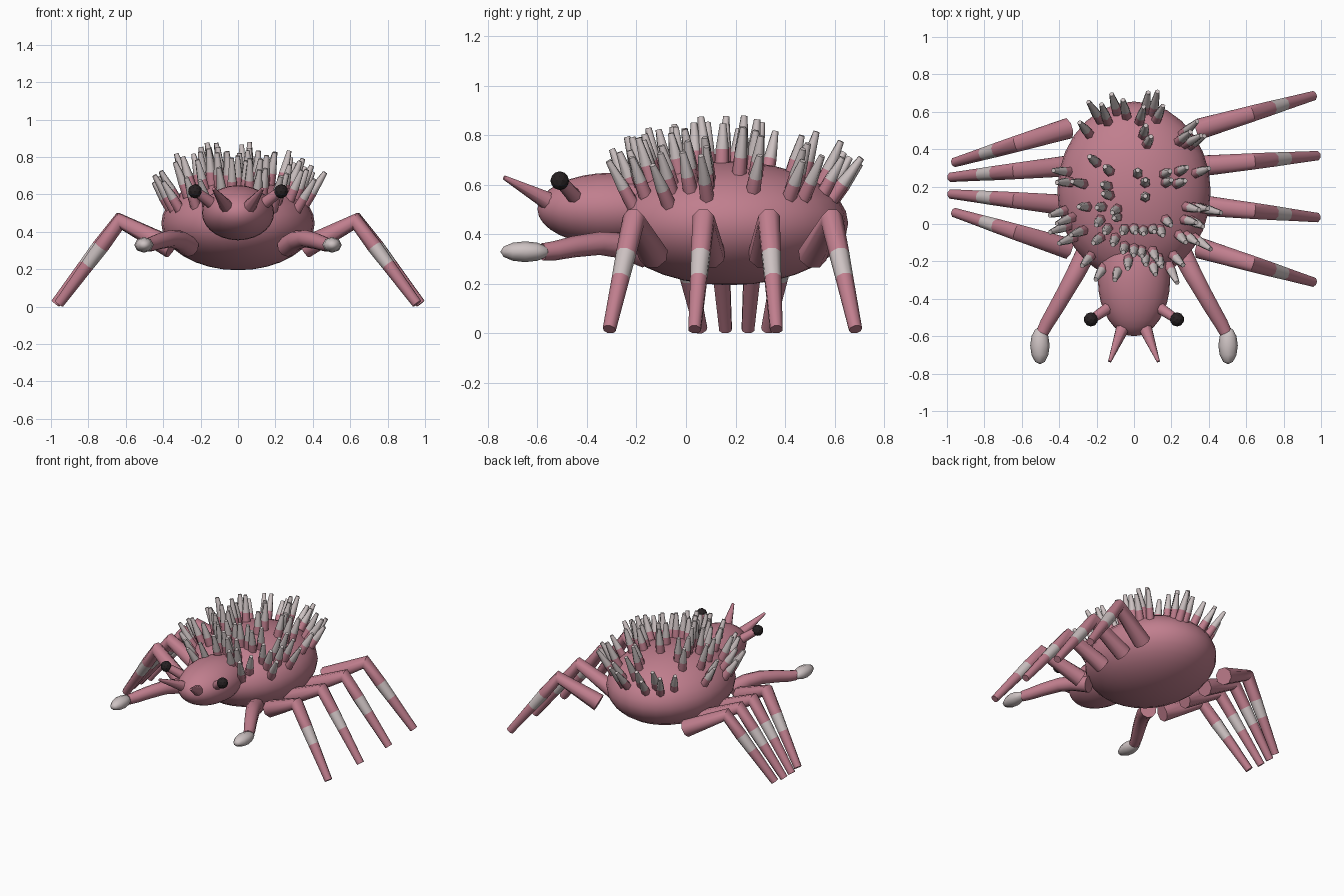
import bpy, bmesh, math, random
from mathutils import Vector, Matrix

if "Cube" in bpy.data.objects:
    bpy.data.objects.remove(bpy.data.objects["Cube"])
random.seed(4)


def material(name, rgb):
    m = bpy.data.materials.new(name)
    m.use_nodes = True
    m.diffuse_color = (*rgb, 1)
    bsdf = next(n for n in m.node_tree.nodes if n.type == 'BSDF_PRINCIPLED')
    bsdf.inputs["Base Color"].default_value = (*rgb, 1)
    return m


PINK, PALE, BLACK = 0, 1, 2
MATS = [material("dusty_pink", (.53, .21, .27)),
        material("pale_grey", (.61, .54, .54)),
        material("eye_black", (.02, .015, .016))]


def finish(bm, name, angle=50):
    """Turn a bmesh into an object, smooth below the given angle."""
    bmesh.ops.recalc_face_normals(bm, faces=bm.faces)
    me = bpy.data.meshes.new(name)
    bm.to_mesh(me)
    bm.free()
    for m in MATS:
        me.materials.append(m)
    me.polygons.foreach_set("use_smooth", [angle > 0] * len(me.polygons))
    if angle > 0:
        me.set_sharp_from_angle(angle=math.radians(angle))
    ob = bpy.data.objects.new(name, me)
    bpy.context.collection.objects.link(ob)
    return ob


def tube(bm, path, radii, colours, sides=8):
    """Capped tapering tube along a path with one colour per section."""
    pts = [Vector(p) for p in path]
    dirs = [(b - a).normalized() for a, b in zip(pts, pts[1:])]
    rings = []
    for i, (p, r) in enumerate(zip(pts, radii)):
        before, after = dirs[max(i - 1, 0)], dirs[min(i, len(dirs) - 1)]
        t = (before + after).normalized()
        u = t.cross(Vector((0, 0, 1)))
        u = u.normalized() if u.length > .01 else Vector((1, 0, 0))
        v = u.cross(t)
        angles = [math.tau * (k + .5) / sides for k in range(sides)]
        rings.append([bm.verts.new(p + r * (u * math.cos(a) + v * math.sin(a)))
                      for a in angles])
    for a, b, c in zip(rings, rings[1:], colours):
        for k in range(sides):
            j = (k + 1) % sides
            bm.faces.new((a[k], a[j], b[j], b[k])).material_index = c
    bm.faces.new(rings[0]).material_index = colours[0]
    bm.faces.new(rings[-1]).material_index = colours[-1]


def ellipsoid(name, centre, size, colour=PINK, segments=28, rings=16, axis='Z'):
    bm = bmesh.new()
    turn = Matrix.Rotation(math.pi / 2, 4, 'X') if axis == 'Y' else Matrix()
    bmesh.ops.create_uvsphere(
        bm, u_segments=segments, v_segments=rings, radius=1,
        matrix=Matrix.Translation(centre) @ Matrix.Diagonal((*size, 1)) @ turn)
    for f in bm.faces:
        f.material_index = colour
    return finish(bm, name, 60)


# Body and head
BODY_C, BODY_R = Vector((0, .175, .445)), Vector((.41, .48, .25))
ellipsoid("body", BODY_C, BODY_R)
ellipsoid("head", (0, -.3, .502), (.193, .3, .147), axis='Y')

# Eight legs: the left ones fan out, the right ones close in
HIPS = (-.13, .1, .31, .51)
FEET = {"left": (-.31, .035, .365, .685), "right": (.06, .16, .25, .33)}
for side, sx in (("left", 1), ("right", -1)):
    for n, (hip_y, foot_y) in enumerate(zip(HIPS, FEET[side])):
        outer = n in (0, 3)
        hip = Vector((sx * .355, hip_y, .315))
        foot = Vector((sx * (.957 if outer else .977), foot_y, .016))
        knee = hip.lerp(foot, .455)
        knee.z = .458
        band = [knee.lerp(foot, f) for f in (.31, .53)]
        bm = bmesh.new()
        tube(bm, [hip, knee, *band, foot], (.06, .047, .041, .036, .027),
             (PINK, PINK, PALE, PINK))
        finish(bm, f"{side}_leg_{n + 1}")

# Paired front parts
for side, sx in (("left", 1), ("right", -1)):
    # Feeler arm with a pale pad
    bm = bmesh.new()
    arm = [(.26, -.16, .32), (.31, -.26, .355), (.36, -.35, .364),
           (.42, -.455, .35), (.465, -.53, .334), (.49, -.58, .329)]
    tube(bm, [(sx * x, y, z) for x, y, z in arm],
         (.056, .052, .047, .043, .039, .035), [PINK] * 5, sides=10)
    finish(bm, f"{side}_feeler")
    ellipsoid(f"{side}_feeler_pad", (sx * .503, -.65, .33), (.052, .1, .042),
              PALE, 8, 6, axis='Y')

    # Eye on a stalk
    bm = bmesh.new()
    tube(bm, [(sx * .11, -.43, .53), (sx * .22, -.505, .612)],
         (.034, .026), [PINK])
    finish(bm, f"{side}_eye_stalk")
    bm = bmesh.new()
    bmesh.ops.create_icosphere(bm, subdivisions=2, radius=.038,
                               matrix=Matrix.Translation((sx * .23, -.51, .617)))
    for f in bm.faces:
        f.material_index = BLACK
    finish(bm, f"{side}_eye", 0)

    # Snout horn
    bm = bmesh.new()
    tube(bm, [(sx * .05, -.53, .52), (sx * .13, -.735, .63)],
         (.042, .009), [PINK])
    finish(bm, f"{side}_horn")

# Back spikes, listed in rows across the body
ROWS = {
    -.22: (-.16, -.08, .1, .19),
    -.18: (-.23, -.03, .06, .13, .21),
    -.13: (-.05, 0, .04, .1),
    -.07: (-.32, -.18, -.1, .24, .28, .33),
    -.02: (-.35, -.27, -.14, -.05, 0, .05, .1, .14),
    .03: (-.33, -.18, -.09, .17, .27, .31),
    .08: (-.37, -.25, -.17, -.09, .28, .32, .36),
    .14: (-.13, .06),
    .21: (-.34, -.27, -.14, .06, .17, .23),
    .28: (-.35, -.13, .02, .16, .24, .33),
    .34: (-.2,),
    .43: (.07, .24, .27, .3),
    .48: (-.24, .05, .26),
    .55: (-.14, -.18, .03, .12),
    .59: (-.09, -.04, .06, .1),
}
bm = bmesh.new()
for y, xs in ROWS.items():
    for x in xs:
        y0 = y + random.uniform(-.015, .015)
        rel = Vector((x / BODY_R.x, (y0 - BODY_C.y) / BODY_R.y, 0))
        if rel.length > .94:
            rel *= .94 / rel.length
        rel.z = math.sqrt(1 - rel.length_squared)
        base = BODY_C + rel * BODY_R
        normal = Vector([a / b for a, b in zip(rel, BODY_R)]).normalized()
        # Front spikes stand more upright than rear ones
        lean = normal + Vector((random.uniform(-.1, .1),
                                random.uniform(-.1, .1), .55 - .3 * rel.y))
        lean.normalize()
        length = random.uniform(.15, .2)
        tube(bm, [base - lean * .02, base + lean * length * .34,
                  base + lean * length], (.03, .027, .013),
             (PINK, PALE), sides=6)
finish(bm, "back_spikes", 70)
